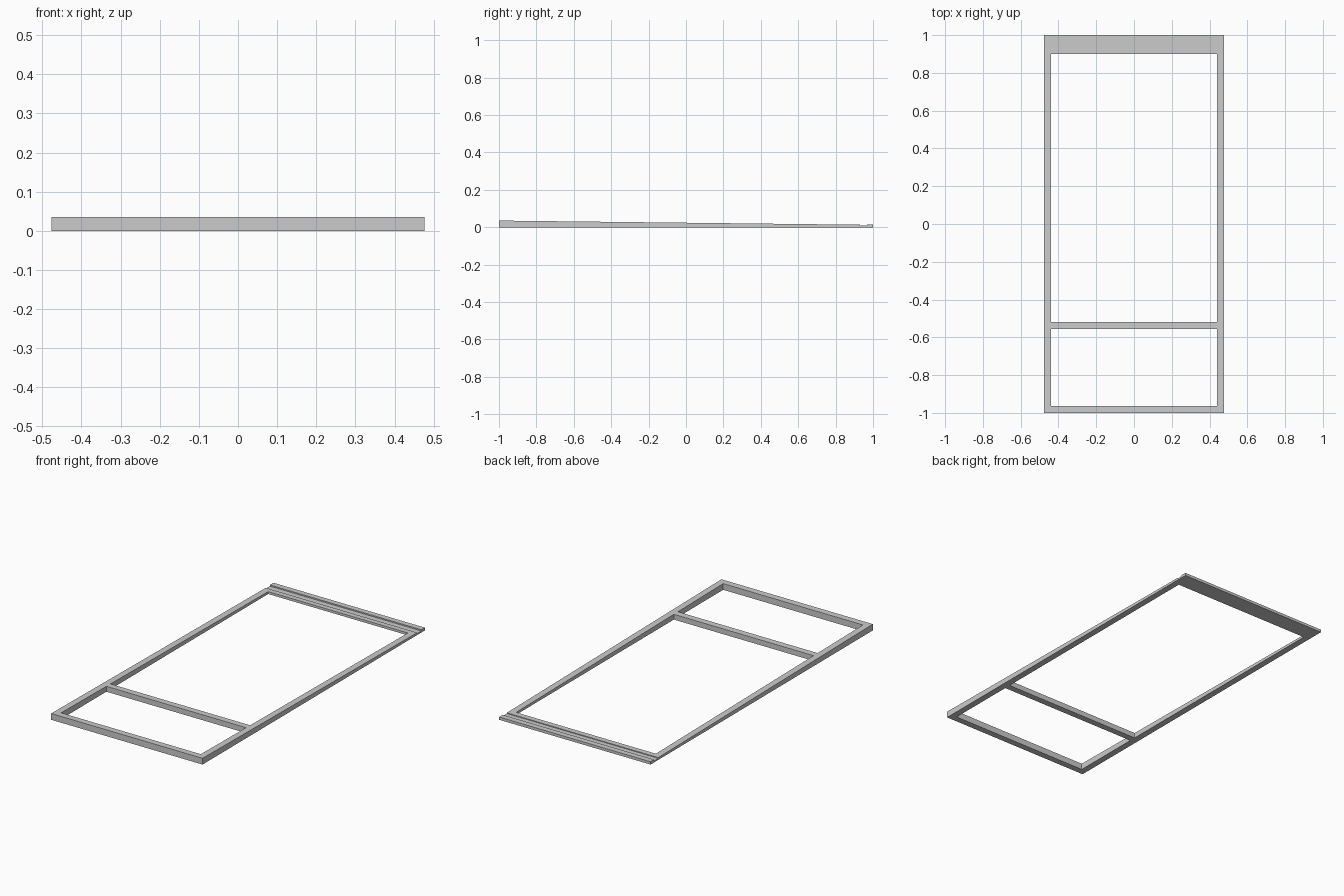
import bpy, bmesh

if "Cube" in bpy.data.objects:
    bpy.data.objects.remove(bpy.data.objects["Cube"])

HALF_W = 0.477      # half width of the frame
RAIL = 0.037        # width of the side rails

grey = bpy.data.materials.new("plain grey")
grey.diffuse_color = (0.6, 0.6, 0.6, 1)
grey.use_nodes = True
grey.node_tree.nodes["Principled BSDF"].inputs["Base Color"].default_value = grey.diffuse_color


def extrude_profile(name, profile, half_width):
    """Extrude a (y, z) side profile across x, centred on x = 0."""
    bm = bmesh.new()
    face = bm.faces.new([bm.verts.new((-half_width, y, z)) for y, z in profile])
    new = bmesh.ops.extrude_face_region(bm, geom=[face])["geom"]
    verts = [v for v in new if isinstance(v, bmesh.types.BMVert)]
    bmesh.ops.translate(bm, verts=verts, vec=(2 * half_width, 0, 0))
    bmesh.ops.recalc_face_normals(bm, faces=bm.faces)
    mesh = bpy.data.meshes.new(name)
    bm.to_mesh(mesh)
    bm.free()
    mesh.materials.append(grey)
    obj = bpy.data.objects.new(name, mesh)
    bpy.context.collection.objects.link(obj)
    return obj


# Tapered slab: thick at the front, with a groove and raised lip at the back
frame = extrude_profile("tapered_frame", [
    (-1.0, 0), (1.0, 0), (1.0, 0.016), (0.968, 0.016),
    (0.968, 0.009), (0.931, 0.009), (0.931, 0.0135), (-1.0, 0.0358),
], HALF_W)

# Two openings leave the front rail, cross bar, side rails and back sill
for name, y0, y1 in (("small_opening", -0.963, -0.556),
                     ("large_opening", -0.519, 0.9)):
    cutter = extrude_profile(name, [(y0, -0.1), (y1, -0.1), (y1, 0.1), (y0, 0.1)],
                             HALF_W - RAIL)
    cutter.hide_render = True
    cutter.hide_set(True)
    cut = frame.modifiers.new(name, 'BOOLEAN')
    cut.operation = 'DIFFERENCE'
    cut.solver = 'EXACT'
    cut.object = cutter

# Apply the cuts and remove the cutters
bpy.context.view_layer.objects.active = frame
for cut in list(frame.modifiers):
    cutter = cut.object
    bpy.ops.object.modifier_apply(modifier=cut.name)
    bpy.data.objects.remove(cutter)
